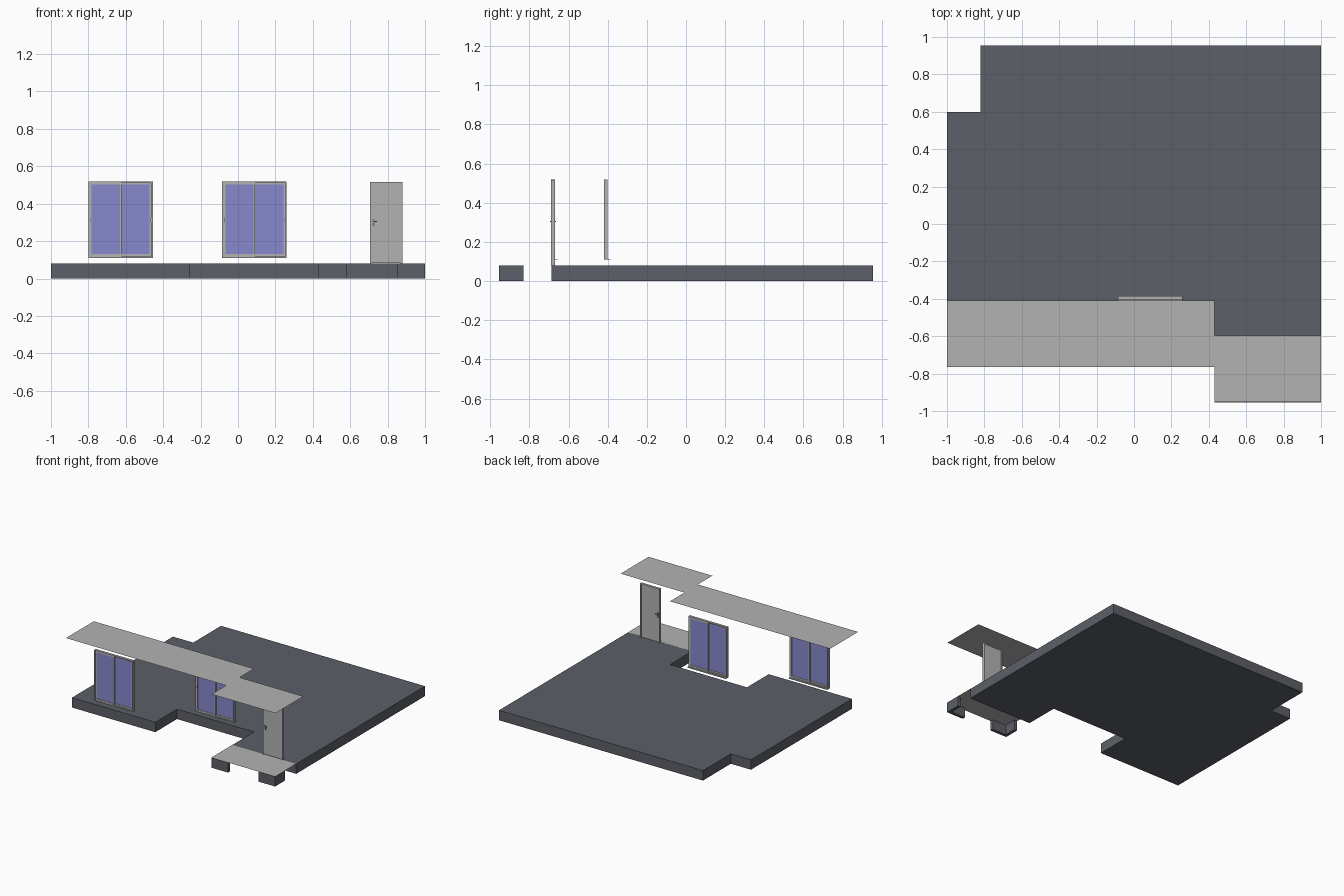
import bpy, bmesh

if "Cube" in bpy.data.objects:
    bpy.data.objects.remove(bpy.data.objects["Cube"])


def material(name, rgb):
    m = bpy.data.materials.new(name)
    m.diffuse_color = (*rgb, 1)
    m.use_nodes = True
    m.node_tree.nodes["Principled BSDF"].inputs["Base Color"].default_value = m.diffuse_color
    return m


SLAB = material("dark_slate", (0.108, 0.116, 0.138))
LIGHT = material("light_grey", (0.45, 0.45, 0.45))
GLASS = material("violet_glass", (0.25, 0.25, 0.62))
METAL = material("handle_grey", (0.2, 0.2, 0.2))


def finish(bm, name, mat):
    me = bpy.data.meshes.new(name)
    bm.to_mesh(me)
    bm.free()
    me.materials.append(mat)
    ob = bpy.data.objects.new(name, me)
    bpy.context.collection.objects.link(ob)
    return ob


def prism(name, outline, z0, z1, mat):
    """Extrude an xy outline from z0 to z1; a flat sheet if they are equal."""
    bm = bmesh.new()
    face = bm.faces.new([bm.verts.new((x, y, z0)) for x, y in outline])
    if z1 > z0:
        top = bmesh.ops.extrude_face_region(bm, geom=[face])
        verts = [v for v in top["geom"] if isinstance(v, bmesh.types.BMVert)]
        bmesh.ops.translate(bm, verts=verts, vec=(0, 0, z1 - z0))
        bmesh.ops.recalc_face_normals(bm, faces=bm.faces)
    elif face.normal.z < 0:
        face.normal_flip()
    return finish(bm, name, mat)


def rect(x0, x1, y0, y1):
    return [(x0, y0), (x1, y0), (x1, y1), (x0, y1)]


def box(name, x0, x1, y0, y1, z0, z1, mat):
    return prism(name, rect(x0, x1, y0, y1), z0, z1, mat)


def frame(name, x0, x1, y0, y1, z0, z1, side, top, bottom, mat):
    """Rectangular frame made of two stiles and two rails."""
    box(name + "_left_stile", x0, x0 + side, y0, y1, z0, z1, mat)
    box(name + "_right_stile", x1 - side, x1, y0, y1, z0, z1, mat)
    box(name + "_top_rail", x0 + side, x1 - side, y0, y1, z1 - top, z1, mat)
    if bottom:
        box(name + "_bottom_rail", x0 + side, x1 - side, y0, y1, z0, z0 + bottom, mat)


# Floor slab with front recess and notched back corner
prism("floor_slab", [(-1, -0.687), (-0.257, -0.687), (-0.257, -0.41), (0.43, -0.41),
                     (0.43, -0.687), (1, -0.687), (1, 0.955), (-0.82, 0.955),
                     (-0.82, 0.6), (-1, 0.6)], 0, 0.08, SLAB)

# Porch floor sheet and its two L-shaped corner footings
prism("porch_floor", rect(0.43, 1, -0.955, -0.687), 0.081, 0.081, LIGHT)
T = 0.025
for name, x, s in (("left_footing", 0.43, 1), ("right_footing", 1, -1)):
    prism(name, [(x, -0.955), (x + s * 0.15, -0.955), (x + s * 0.15, -0.955 + T),
                 (x + s * T, -0.955 + T), (x + s * T, -0.83), (x, -0.83)], 0, 0.08, SLAB)

# Flat canopy sheets
prism("long_canopy", rect(-1, 0.43, -0.765, -0.41), 0.59, 0.59, LIGHT)
prism("porch_canopy", rect(0.43, 1, -0.95, -0.595), 0.59, 0.59, LIGHT)


# Sliding windows: frame, two staggered sashes, glass, handles and inner sill
def window(name, x0, y0):
    x1, z0, z1 = x0 + 0.345, 0.11, 0.52
    mid = (x0 + x1) / 2
    frame(name + "_frame", x0, x1, y0, y0 + 0.02, z0, z1, 0.009, 0.009, 0.009, LIGHT)
    sashes = (("left", x0 + 0.009, mid + 0.004, y0 + 0.002),
              ("right", mid - 0.004, x1 - 0.009, y0 + 0.010))
    for side, a, b, y in sashes:
        frame(f"{name}_{side}_sash", a, b, y, y + 0.008, z0 + 0.009, z1 - 0.009,
              0.008, 0.008, 0.012, LIGHT)
        box(f"{name}_{side}_glass", a + 0.008, b - 0.008, y + 0.003, y + 0.005,
            z0 + 0.021, z1 - 0.017, GLASS)
        hx = a + 0.002 if side == "left" else b - 0.006
        box(f"{name}_{side}_handle", hx, hx + 0.004, y - 0.002, y, 0.30, 0.325, METAL)
    box(name + "_sill", x0, x1, y0 + 0.02, y0 + 0.034, z0, z0 + 0.002, LIGHT)


window("left_window", -0.8, -0.69)
window("middle_window", -0.085, -0.42)

# Front door with frame, leaf and a lever handle on both sides
frame("door_frame", 0.705, 0.88, -0.69, -0.67, 0.08, 0.515, 0.01, 0.01, 0, LIGHT)
box("door_leaf", 0.715, 0.87, -0.687, -0.674, 0.084, 0.505, LIGHT)
for name, y0, y1 in (("outer", -0.690, -0.687), ("inner", -0.674, -0.671)):
    box(f"{name}_handle_plate", 0.719, 0.729, y0, y1, 0.28, 0.318, METAL)
    out = -0.006 if name == "outer" else 0.006
    box(f"{name}_handle_lever", 0.722, 0.742, y0 + out, y1 + out, 0.302, 0.308, METAL)
    box(f"{name}_handle_stem", 0.722, 0.727, min(y0, y0 + out), max(y1, y1 + out),
        0.302, 0.308, METAL)
